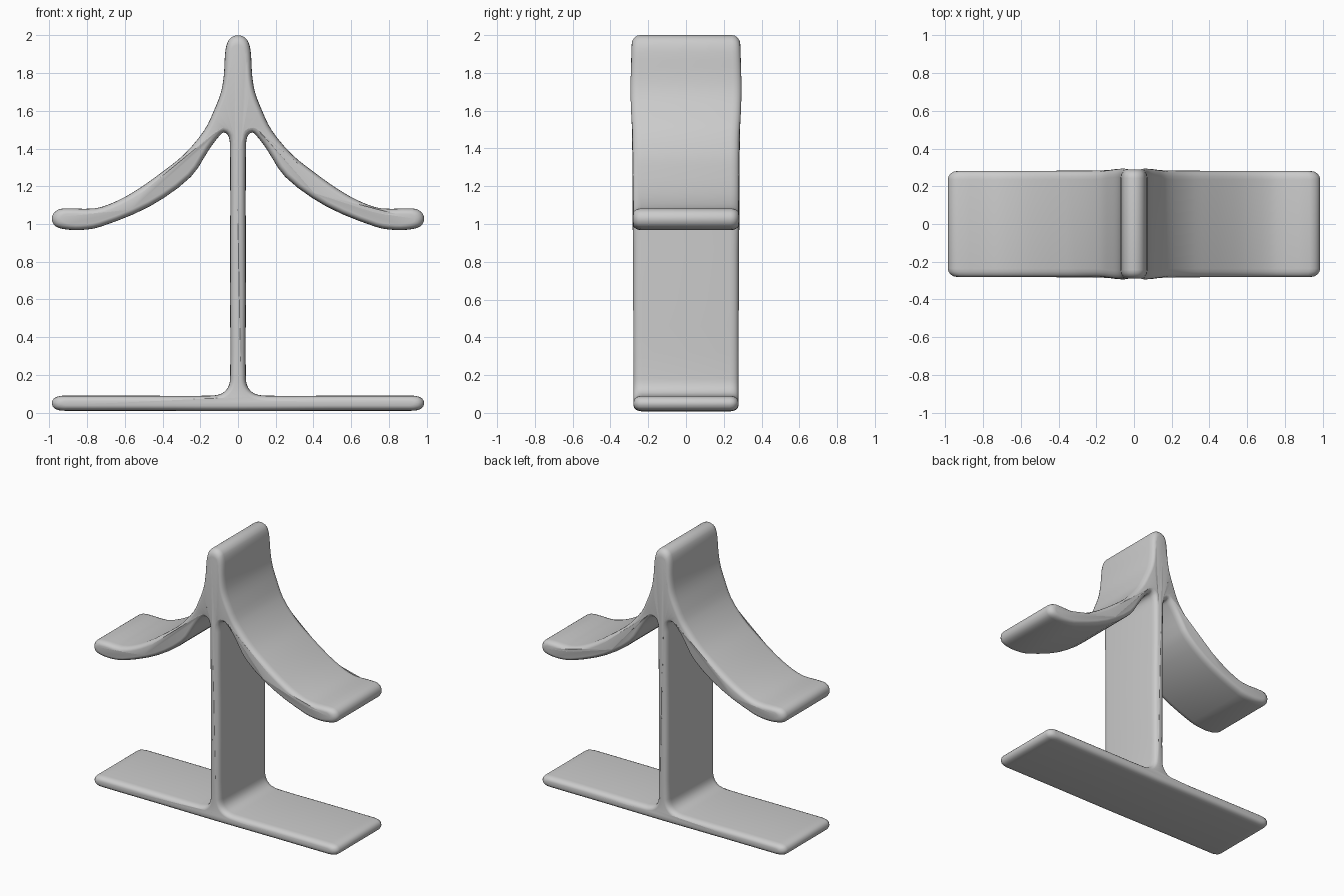
import bpy, bmesh
from mathutils import Vector

cube = bpy.data.objects.get("Cube")
if cube:
    bpy.data.objects.remove(cube, do_unlink=True)

# Single grey finish
grey = bpy.data.materials.new("light_grey")
grey.use_nodes = True
colour = (0.6, 0.6, 0.6, 1)
grey.diffuse_color = colour
grey.node_tree.nodes["Principled BSDF"].inputs["Base Color"].default_value = colour

# Half outline in x and z, from the bottom centre to the top centre
base = [(0, .008), (.5, .01), (.9, .01), (.945, .012), (.975, .024), (.987, .05),
        (.975, .076), (.945, .088), (.9, .09), (.5, .09), (.15, .09)]
stem = [(.09, .1), (.055, .13), (.042, .18), (.042, .6), (.042, 1.4), (.05, 1.465)]
arm = [(.075, 1.485), (.1, 1.465), (.15, 1.4), (.25, 1.25), (.465, 1.095), (.73, .985),
       (.835, .968), (.93, .974), (.972, .992), (.987, 1.028), (.972, 1.064),
       (.93, 1.082), (.757, 1.083), (.64, 1.123), (.53, 1.185), (.4, 1.277), (.285, 1.37)]
crown = [(.18, 1.495), (.128, 1.6), (.09, 1.7), (.075, 1.79), (.068, 1.91),
         (.055, 1.965), (.032, 1.991), (0, 2)]


def smooth_closed(points, steps):
    """Smooth closed curve through the points."""
    pts = [Vector(p) for p in points]
    n = len(pts)
    gap = [(pts[(i + 1) % n] - pts[i]).length for i in range(n)]
    tan = [(pts[(i + 1) % n] - pts[i - 1]) / (gap[i] + gap[i - 1]) for i in range(n)]
    result = []
    for i in range(n):
        a, b = pts[i], pts[(i + 1) % n]
        ta, tb = tan[i] * gap[i], tan[(i + 1) % n] * gap[i]
        for s in range(steps):
            t = s / steps
            u = 1 - t
            result.append(a * (1 + 2 * t) * u * u + ta * t * u * u
                          + b * t * t * (3 - 2 * t) - tb * t * t * u)
    return result


def ramp(value, low, high):
    t = min(max((value - low) / (high - low), 0), 1)
    return t * t * (3 - 2 * t)


def fill_triangles(points):
    """Index triples that fill a flat closed outline."""
    flat = bmesh.new()
    face = flat.faces.new([flat.verts.new((p.x, p.y, 0)) for p in points])
    flat.verts.index_update()
    face.normal_update()
    bmesh.ops.triangulate(flat, faces=[face], ngon_method='EAR_CLIP')
    triples = [[v.index for v in f.verts] for f in flat.faces]
    flat.free()
    return triples


def half_depth(p):
    """Slightly deeper at the hub where the arms meet."""
    hub = ramp(p.y, 1.4, 1.6) * (1 - .5 * ramp(p.y, 1.7, 1.95))
    return .277 + .004 * ramp(p.y, .9, 1) + .014 * hub * (1 - ramp(abs(p.x), .05, .25))


half = base + stem + arm + crown
outline = smooth_closed(half + [(-x, z) for x, z in half[-2:0:-1]], 3)
count = len(outline)
normals = []
for i, p in enumerate(outline):
    d = (outline[(i + 1) % count] - p).normalized() + (p - outline[i - 1]).normalized()
    normals.append(Vector((d.y, -d.x)).normalized())

# Stand: the outline swept through the depth with rounded front and back rims
bm = bmesh.new()
rim_inset, rim_depth = .028, .045
rim = [Vector((1, 0)), Vector((.924, .383)), Vector((.707, .707)),
       Vector((.383, .924)), Vector((0, 1))]
levels = [(-1, r) for r in reversed(rim)] + [(1, r) for r in rim]
rings = []
for side, r in levels:
    inset = rim_inset * (1 - r.x)
    ring = []
    for p, nrm in zip(outline, normals):
        q = p - nrm * inset
        # Fuller corner rounding on the tips and the crown
        q.x -= (1 if p.x > 0 else -1) * inset * .8 * ramp(abs(p.x), .8, .97)
        q.y -= inset * .8 * ramp(p.y, 1.8, 1.98)
        y = side * (half_depth(p) - rim_depth * (1 - r.y))
        ring.append(bm.verts.new((q.x, y, q.y)))
    rings.append(ring)
for a, b in zip(rings, rings[1:]):
    for i in range(count):
        j = (i + 1) % count
        bm.faces.new((a[i], a[j], b[j], b[i]))
for triple in fill_triangles(outline):
    for ring in (rings[0], rings[-1]):
        bm.faces.new([ring[i] for i in triple])
bmesh.ops.recalc_face_normals(bm, faces=bm.faces)

mesh = bpy.data.meshes.new("stand")
bm.to_mesh(mesh)
bm.free()
mesh.materials.append(grey)
stand = bpy.data.objects.new("stand", mesh)
bpy.context.collection.objects.link(stand)
bpy.context.view_layer.objects.active = stand
stand.select_set(True)
bpy.ops.object.shade_smooth_by_angle(angle=.9)
